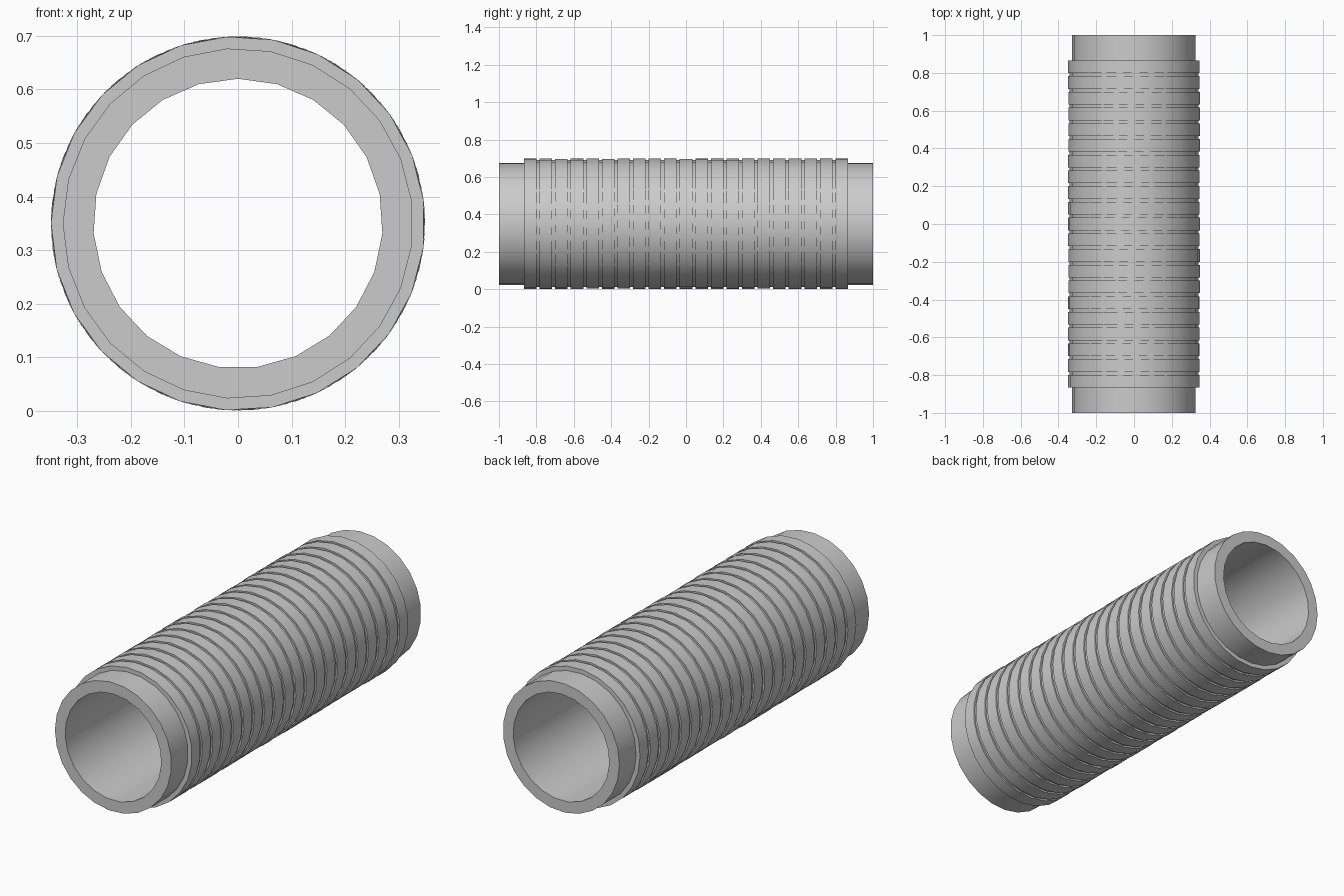
import bpy
import bmesh
import math
import random
from mathutils import Vector

random.seed(4)
CENTRE_Z = 0.35
SIDES = 25

cube = bpy.data.objects.get("Cube")
if cube:
    bpy.data.objects.remove(cube, do_unlink=True)

grey = bpy.data.materials.new("plain grey")
grey.use_nodes = True
colour = (0.6, 0.6, 0.6, 1)
grey.diffuse_color = colour
grey.node_tree.nodes["Principled BSDF"].inputs["Base Color"].default_value = colour


def circle(bm, radius, y, sides, phase):
    """Loop of vertices around the long axis."""
    angles = [phase + math.tau * i / sides for i in range(sides)]
    return [bm.verts.new(Vector((radius * math.cos(a), y, CENTRE_Z + radius * math.sin(a))))
            for a in angles]


def wall(bm, first, second):
    """Quads joining two loops of equal length."""
    n = len(first)
    for i in range(n):
        j = (i + 1) % n
        bm.faces.new((first[i], first[j], second[j], second[i]))


def rim(bm, outer, inner):
    """Flat annulus between two loops that may differ in side count."""
    edges = []
    for loop in (outer, inner):
        for i, v in enumerate(loop):
            w = loop[(i + 1) % len(loop)]
            edges.append(bm.edges.get((v, w)) or bm.edges.new((v, w)))
    bmesh.ops.triangle_fill(bm, edges=edges, use_beauty=True, use_dissolve=False)


def add_sleeve(name, outer, inner, y0, y1, phase, inner_sides=SIDES, inner_phase=None):
    """Hollow cylinder with flat rims."""
    bm = bmesh.new()
    if inner_phase is None:
        inner_phase = phase
    out = [circle(bm, outer, y, SIDES, phase) for y in (y0, y1)]
    inn = [circle(bm, inner, y, inner_sides, inner_phase) for y in (y0, y1)]
    wall(bm, *out)
    wall(bm, *inn)
    for a, b in zip(out, inn):
        rim(bm, a, b)
    bmesh.ops.recalc_face_normals(bm, faces=bm.faces)
    mesh = bpy.data.meshes.new(name)
    bm.to_mesh(mesh)
    bm.free()
    mesh.materials.append(grey)
    obj = bpy.data.objects.new(name, mesh)
    bpy.context.collection.objects.link(obj)
    bpy.ops.object.select_all(action="DESELECT")
    obj.select_set(True)
    bpy.context.view_layer.objects.active = obj
    bpy.ops.object.shade_smooth_by_angle(angle=math.radians(30))
    return obj


# Inner pipe with a bore that shows at both ends
add_sleeve("pipe", 0.327, 0.27, -1, 1, math.pi, 23, math.pi / 2)

# Sleeve forming the groove floors
HALF = 0.866
add_sleeve("groove_floor", 0.341, 0.31, -HALF + 0.01, HALF - 0.01, math.pi / 2)

# Raised rings, each turned by its own amount
RINGS = 21
GAP = 0.016
pitch = (2 * HALF + GAP) / RINGS
for i in range(RINGS):
    start = -HALF + i * pitch
    phase = math.pi / 2 + random.random() * math.tau / SIDES
    add_sleeve(f"ring_{i + 1}", 0.349, 0.315, start, start + pitch - GAP, phase)
